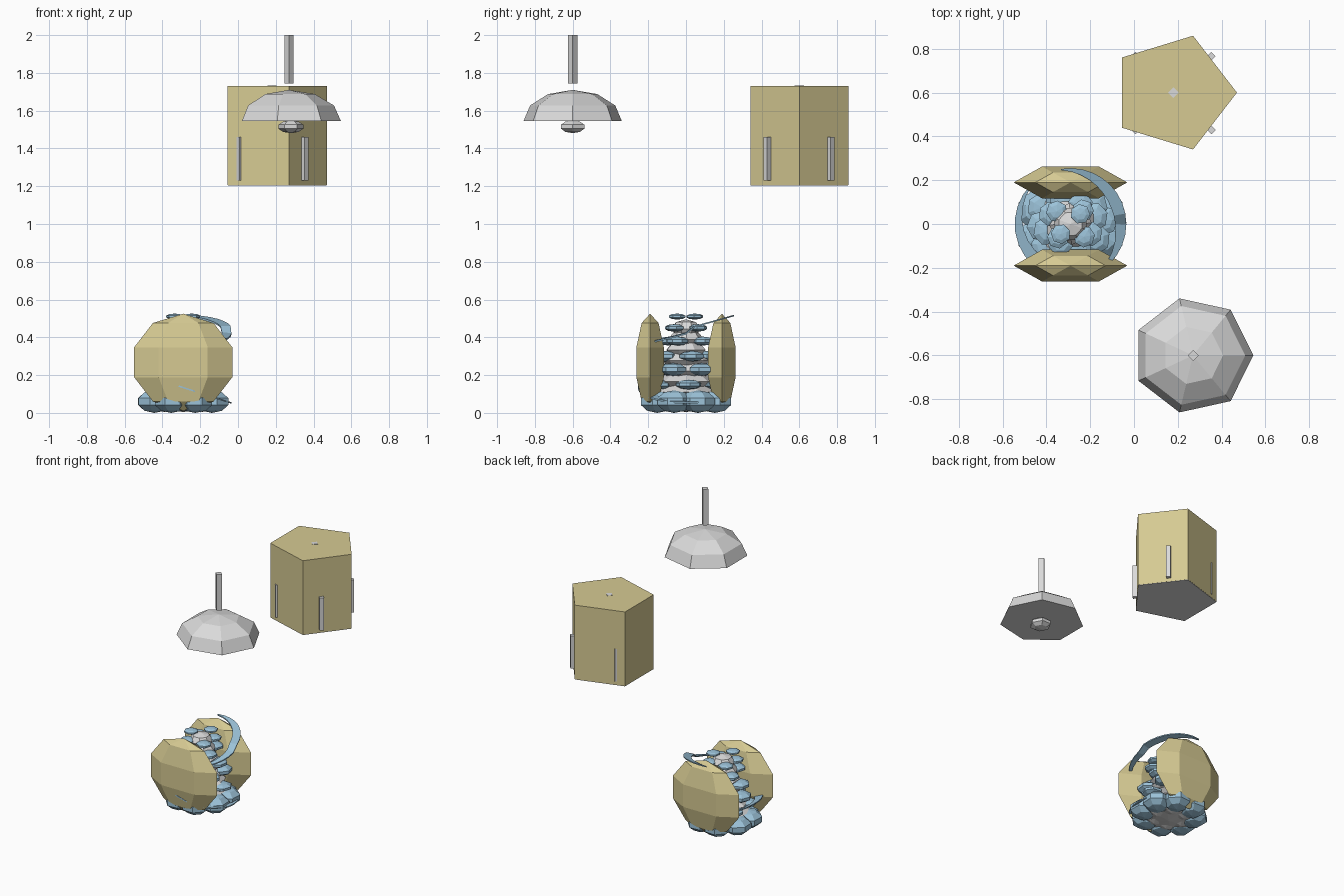
import bpy, bmesh, math
from math import sin, cos, pi, tau

cube = bpy.data.objects.get("Cube")
if cube:
    bpy.data.objects.remove(cube, do_unlink=True)


def material(name, rgb):
    m = bpy.data.materials.new(name)
    m.use_nodes = True
    m.diffuse_color = (*rgb, 1)
    m.node_tree.nodes["Principled BSDF"].inputs["Base Color"].default_value = (*rgb, 1)
    return m


TAN = material("sand_tan", (0.67, 0.59, 0.29))
GREY = material("pale_grey", (0.70, 0.70, 0.70))
BLUE = material("soft_blue", (0.33, 0.54, 0.69))


def finish(bm, name, mat):
    bmesh.ops.remove_doubles(bm, verts=bm.verts, dist=1e-5)
    bmesh.ops.recalc_face_normals(bm, faces=bm.faces)
    mesh = bpy.data.meshes.new(name)
    bm.to_mesh(mesh)
    bm.free()
    mesh.materials.append(mat)
    ob = bpy.data.objects.new(name, mesh)
    bpy.context.collection.objects.link(ob)
    return ob


def lathe(name, mat, at, profile, sides, sx=1, sy=1, turn=0):
    """Faceted solid from (radius, height) pairs; first corner points along +x."""
    bm = bmesh.new()
    rings = []
    for r, z in profile:
        if r < 1e-4:
            rings.append([bm.verts.new((at[0], at[1], at[2] + z))] * sides)
            continue
        angles = [turn + tau * i / sides for i in range(sides)]
        rings.append([bm.verts.new((at[0] + r * sx * cos(a), at[1] + r * sy * sin(a), at[2] + z))
                      for a in angles])
    for low, high in zip(rings, rings[1:]):
        for i in range(sides):
            j = (i + 1) % sides
            corners = list(dict.fromkeys((low[i], low[j], high[j], high[i])))
            bm.faces.new(corners)
    for ring, (r, z) in ((rings[0], profile[0]), (rings[-1], profile[-1])):
        if r > 1e-4:
            bm.faces.new(ring)
    return finish(bm, name, mat)


def ball(bands, half_height):
    """Profile of a faceted ellipsoid with unit radius."""
    return [(sin(pi * k / bands), -half_height * cos(pi * k / bands)) for k in range(bands + 1)]


def ribbon(name, at, start, end, radius, width, height, thick=0.008, steps=14):
    """Sickle-shaped flat band whose height follows a rule of x and y."""
    bm = bmesh.new()
    sections = []
    for k in range(steps + 1):
        t = k / steps
        a = math.radians(start + (end - start) * t)
        w = width * (0.1 + 0.9 * sin(pi * t))
        sec = []
        for r, dz in ((radius, 0), (radius - w, 0), (radius - w, thick), (radius, thick)):
            x, y = r * cos(a), r * sin(a)
            sec.append(bm.verts.new((at[0] + x, at[1] + y, height(x, y) + dz)))
        sections.append(sec)
    for p, q in zip(sections, sections[1:]):
        for i in range(4):
            j = (i + 1) % 4
            bm.faces.new((p[i], p[j], q[j], q[i]))
    bm.faces.new(sections[0])
    bm.faces.new(sections[-1])
    return finish(bm, name, BLUE)


# Hanging lamp: seven-sided dome, bulb and stem
lamp = (0.269, -0.6, 1.545)
dome = [(cos(pi * k / 6), 0.165 * sin(pi * k / 6)) for k in range(4)]
lathe("lamp_shade", GREY, lamp, dome, 7, 0.276, 0.267)
lathe("lamp_bulb", GREY, (0.28, -0.6, 1.515), ball(5, 0.034), 6, 0.07, 0.075)
lathe("lamp_stem", GREY, (0.27, -0.6, 0), [(0.025, 1.745), (0.025, 2.0)], 4)

# Five-sided box with a floor plate, top cap and corner bars
lathe("box_body", TAN, (0.18, 0.6, 0), [(1, 1.206), (1, 1.73)], 5, 0.29, 0.273)
lathe("box_floor", GREY, (0.18, 0.6, 0), [(1, 1.203), (1, 1.207)], 5, 0.289, 0.272)
lathe("box_cap", GREY, (0.18, 0.6, 0), [(0.025, 1.72), (0.025, 1.732)], 4)
for i in (-1, 1):
    for j in (-1, 1):
        lathe("box_bar", GREY, (0.18 + 0.173 * i, 0.598 + 0.168 * j, 0),
              [(0.02, 1.23), (0.02, 1.46)], 4)

# Pair of flattened shells
CX = -0.29
for name, y in (("front_shell", -0.19), ("back_shell", 0.19)):
    lathe(name, TAN, (CX, y, 0.268), ball(5, 0.257), 6, 0.273, 0.088)

# Tapering grey core made of stacked rounded slabs
for k in range(8):
    t = k / 7
    lathe("core_slab", GREY, (CX, 0, 0.055 + 0.39 * t), ball(4, 0.05),
          8, 0.20 - 0.12 * t, 0.19 - 0.11 * t, turn=k * 0.4)

# Blue pods in tiers: height, distance out, count, size, half thickness, turn
tiers = [
    (0.06, 0.165, 8, 0.097, 0.060, 0.4),
    (0.15, 0.150, 5, 0.072, 0.026, 0.1),
    (0.23, 0.130, 5, 0.075, 0.034, 0.7),
    (0.30, 0.110, 4, 0.070, 0.028, 0.3),
    (0.38, 0.100, 4, 0.060, 0.024, 1.1),
    (0.45, 0.085, 4, 0.052, 0.020, 2.4),
    (0.51, 0.064, 2, 0.048, 0.016, 0.8),
]
for z, out, count, size, thick, turn in tiers:
    for i in range(count):
        a = turn + tau * i / count
        lathe("pod", BLUE, (CX + out * cos(a), out * sin(a), z),
              ball(5, thick), 7, size, size, turn=a)

# Small grey pebbles under the base
for i in range(6):
    a = tau * i / 6
    lathe("base_pebble", GREY, (CX + 0.1 * cos(a), 0.1 * sin(a), 0.045),
          ball(4, 0.04), 6, 0.07, 0.07, turn=a)

# Curved bands around the upper and lower parts
ribbon("upper_band", (CX, 0), 100, -56, 0.255, 0.055,
       lambda x, y: 0.44 + 0.28 * y - 0.1 * x * (y < 0))
ribbon("lower_band", (CX, 0), 135, 375, 0.255, 0.06,
       lambda x, y: 0.13 - 0.32 * x, steps=18)
